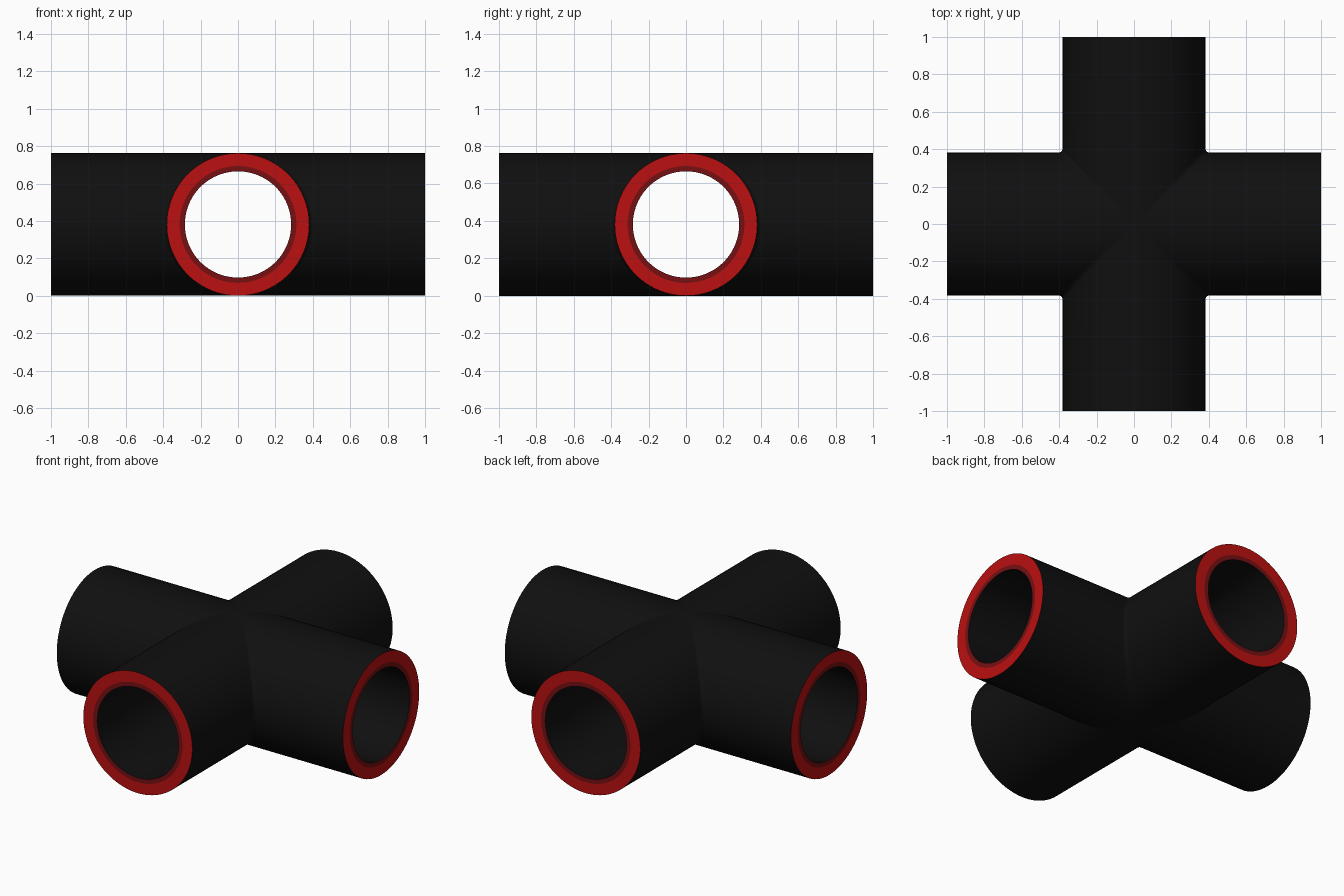
import bpy, bmesh, math
from mathutils import Matrix, Vector

if "Cube" in bpy.data.objects:
    bpy.data.objects.remove(bpy.data.objects["Cube"], do_unlink=True)

OUTER, LIP, BORE = 0.381, 0.312, 0.284
FILLET = 0.025
SEGMENTS = 96
ARC_STEPS = 4


def material(name, rgb):
    mat = bpy.data.materials.new(name)
    mat.use_nodes = True
    mat.diffuse_color = (*rgb, 1)
    mat.node_tree.nodes["Principled BSDF"].inputs["Base Color"].default_value = (*rgb, 1)
    return mat


def arm_section(angle):
    """Points from the outer junction, over the open end, to the inner junction."""
    c, s = math.cos(angle), math.sin(angle)
    side = math.copysign(1, c)
    half, f = OUTER * abs(c), FILLET * abs(c)
    points = []
    for i in range(ARC_STEPS + 1):
        t = math.pi / 4 * (1 - i / ARC_STEPS)
        points.append(Vector((half + f - f * math.sin(t),
                              side * (half + f - f * math.cos(t)), OUTER * s)))
    for radius in (OUTER, LIP, BORE):
        points.append(Vector((1, radius * c, radius * s)))
    points.append(Vector((BORE * abs(c), BORE * c, BORE * s)))
    return points


# Four matching arms, welded along their diagonal junctions
bm = bmesh.new()
row_materials = [0] * (ARC_STEPS + 1) + [1, 2, 0]
for quarter in range(4):
    turn = Matrix.Translation((0, 0, OUTER)) @ Matrix.Rotation(quarter * math.pi / 2, 4, "Z")
    columns = [[bm.verts.new(turn @ p) for p in arm_section(2 * math.pi * k / SEGMENTS)]
               for k in range(SEGMENTS)]
    for k, here in enumerate(columns):
        there = columns[(k + 1) % SEGMENTS]
        for row, index in enumerate(row_materials):
            face = bm.faces.new((here[row], here[row + 1], there[row + 1], there[row]))
            face.material_index = index
bmesh.ops.remove_doubles(bm, verts=bm.verts, dist=0.0001)
bmesh.ops.recalc_face_normals(bm, faces=bm.faces)

mesh = bpy.data.meshes.new("cross_pipe")
bm.to_mesh(mesh)
bm.free()
for mat in (material("black", (0.005, 0.005, 0.005)),
            material("red", (0.5, 0.005, 0.005)),
            material("dark red", (0.18, 0.005, 0.006))):
    mesh.materials.append(mat)

pipe = bpy.data.objects.new("cross_pipe", mesh)
bpy.context.collection.objects.link(pipe)
bpy.ops.object.select_all(action="DESELECT")
pipe.select_set(True)
bpy.context.view_layer.objects.active = pipe
bpy.ops.object.shade_smooth_by_angle(angle=math.radians(30))
